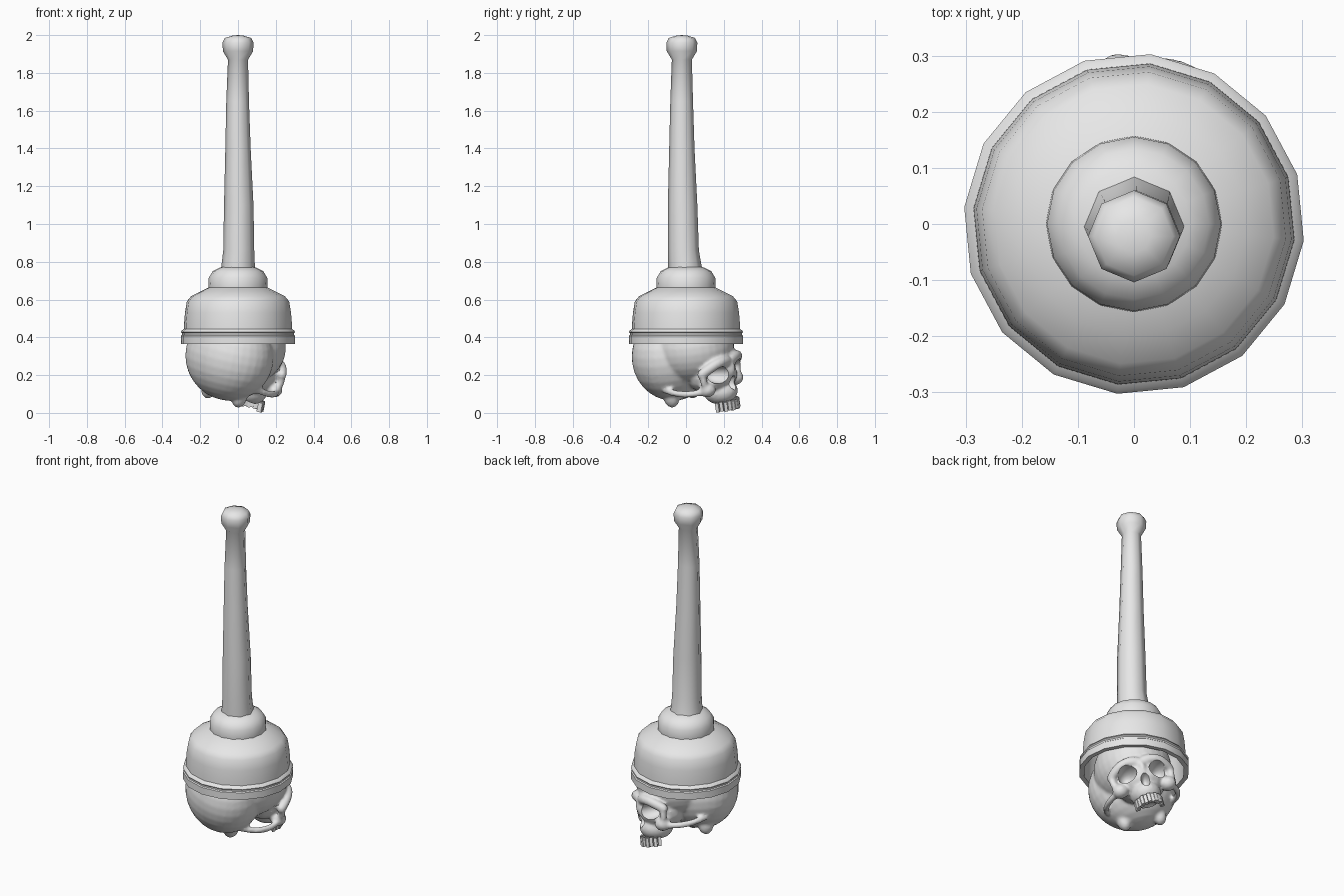
import bpy, bmesh, math
from mathutils import Matrix, Vector

if "Cube" in bpy.data.objects:
    bpy.data.objects.remove(bpy.data.objects["Cube"], do_unlink=True)

grey = bpy.data.materials.new("plain_grey")
grey.use_nodes = True
grey.diffuse_color = (0.8, 0.8, 0.8, 1)
grey.node_tree.nodes["Principled BSDF"].inputs["Base Color"].default_value = (0.8, 0.8, 0.8, 1)


def select(obj):
    bpy.ops.object.select_all(action='DESELECT')
    obj.select_set(True)
    bpy.context.view_layer.objects.active = obj


def finish(bm, name, angle=45):
    bmesh.ops.recalc_face_normals(bm, faces=bm.faces)
    mesh = bpy.data.meshes.new(name)
    bm.to_mesh(mesh)
    bm.free()
    mesh.materials.append(grey)
    obj = bpy.data.objects.new(name, mesh)
    bpy.context.collection.objects.link(obj)
    select(obj)
    bpy.ops.object.shade_smooth_by_angle(angle=math.radians(angle))
    return obj


def lathe(name, profile, sides, phase, angle=45, drift=None):
    """Rings of (radius, height); drift gives each ring's centre."""
    bm = bmesh.new()
    rings = []
    for i, (r, z) in enumerate(profile):
        cx, cy = drift[i] if drift else (0, 0)
        ring = []
        for k in range(sides):
            a = math.radians(phase) + math.tau * k / sides
            ring.append(bm.verts.new((cx + r * math.cos(a), cy + r * math.sin(a), z)))
        rings.append(ring)
    for low, high in zip(rings, rings[1:]):
        for k in range(sides):
            n = (k + 1) % sides
            bm.faces.new((low[k], low[n], high[n], high[k]))
    bmesh.ops.remove_doubles(bm, verts=bm.verts, dist=0.0005)
    return finish(bm, name, angle)


def blob(bm, centre, half, detail=20):
    m = Matrix.Translation(centre) @ Matrix.Diagonal((*half, 1))
    bmesh.ops.create_uvsphere(bm, u_segments=detail, v_segments=detail // 2, radius=1, matrix=m)


def pair(bm, centre, half):
    for side in (-1, 1):
        blob(bm, (centre[0], side * centre[1], centre[2]), half)


def strand(bm, points, radius):
    """Mirrored chain of beads along a bent path."""
    a, b, c = map(Vector, points)
    for i in range(15):
        t = i / 14
        p = a * (1 - t) ** 2 + b * 2 * t * (1 - t) + c * t * t
        pair(bm, p, (radius, radius, radius * 1.1))


# Handle with a rounded knob, leaning slightly
lathe("handle",
      [(0.09, 0.76), (0.082, 0.86), (0.078, 1.1), (0.067, 1.4), (0.06, 1.65), (0.053, 1.87),
       (0.08, 1.915), (0.082, 1.96), (0.07, 1.985), (0.03, 1.997), (0, 2.0)],
      8, 90, 60,
      [(0, -0.004), (0.004, -0.014), (0.004, -0.018), (0, -0.022), (-0.002, -0.023), (0, -0.022)]
      + [(0, -0.022)] * 5)

# Collar at the foot of the handle
lathe("collar", [(0.155, 0.64), (0.157, 0.67), (0.155, 0.715), (0.134, 0.75),
                 (0.1, 0.768), (0.07, 0.775)], 16, 90)

# Domed cap and its rim, open underneath
lathe("dome_cap", [(0.288, 0.42), (0.287, 0.47), (0.282, 0.53), (0.272, 0.59), (0.25, 0.617),
                   (0.2, 0.642), (0.155, 0.665), (0.1, 0.672)], 16, 84.4)
lathe("cap_rim", [(0.275, 0.55), (0.278, 0.366), (0.304, 0.366), (0.304, 0.408), (0.298, 0.413),
                  (0.298, 0.422), (0.304, 0.428), (0.298, 0.437), (0.286, 0.445)], 16, 84.4, 35)

# Skull, modelled facing +x, then turned and rolled into place
pose = (Matrix.Translation((0, 0, 0.3)) @ Matrix.Rotation(math.radians(56), 4, 'Z')
        @ Matrix.Rotation(math.radians(14), 4, 'X'))

bm = bmesh.new()
blob(bm, (-0.08, 0, 0), (0.21, 0.245, 0.235), 32)      # back of cranium
blob(bm, (0.04, 0, 0.05), (0.235, 0.215, 0.2), 32)     # forehead
blob(bm, (0.15, 0, -0.09), (0.14, 0.145, 0.11))        # middle face
blob(bm, (0.19, 0, -0.19), (0.095, 0.085, 0.07))       # upper jaw
blob(bm, (0.265, 0, -0.06), (0.035, 0.024, 0.06))      # nose bridge
pair(bm, (0.2, 0.135, -0.15), (0.045, 0.045, 0.04))    # cheekbones
pair(bm, (-0.06, 0.1, -0.195), (0.045, 0.04, 0.06))    # bone behind the ear
strand(bm, [(0.27, 0.02, -0.02), (0.28, 0.11, 0.0), (0.2, 0.165, -0.06)], 0.025)   # brow
strand(bm, [(0.2, 0.165, -0.06), (0.21, 0.17, -0.1), (0.2, 0.15, -0.15)], 0.019)   # eye edge
strand(bm, [(0.2, 0.15, -0.155), (0.1, 0.23, -0.17), (-0.03, 0.185, -0.14)], 0.017)  # arch
skull = finish(bm, "skull", 60)

# Hollows for eyes, nose and palate
bm = bmesh.new()
pair(bm, (0.27, 0.088, -0.082), (0.1, 0.053, 0.047))
blob(bm, (0.3, 0, -0.145), (0.07, 0.027, 0.04))
blob(bm, (0.165, 0, -0.275), (0.085, 0.052, 0.05))
cutter = finish(bm, "hollow_cutter")
cutter.hide_render = True

select(skull)
remesh = skull.modifiers.new("merge", 'REMESH')
remesh.mode = 'VOXEL'
remesh.voxel_size = 0.009
smooth = skull.modifiers.new("soften", 'SMOOTH')
smooth.iterations = 4
cut = skull.modifiers.new("hollows", 'BOOLEAN')
cut.operation = 'DIFFERENCE'
cut.solver = 'EXACT'
cut.object = cutter
for name in ("merge", "soften", "hollows"):
    bpy.ops.object.modifier_apply(modifier=name)
bpy.data.objects.remove(cutter, do_unlink=True)
bpy.ops.object.shade_smooth_by_angle(angle=math.radians(50))
skull.data.transform(pose)

# Row of upper teeth
bm = bmesh.new()
for i in range(12):
    a = math.radians(-77 + 14 * i)
    place = (Matrix.Translation((0.185 + 0.09 * math.cos(a), 0.07 * math.sin(a), -0.262 + 0.004 * (i % 2)))
             @ Matrix.Rotation(a, 4, 'Z') @ Matrix.Diagonal((0.024, 0.018, 0.05, 1)))
    bmesh.ops.create_cube(bm, size=1, matrix=place)
teeth = finish(bm, "teeth", 30)
teeth.data.transform(pose)
